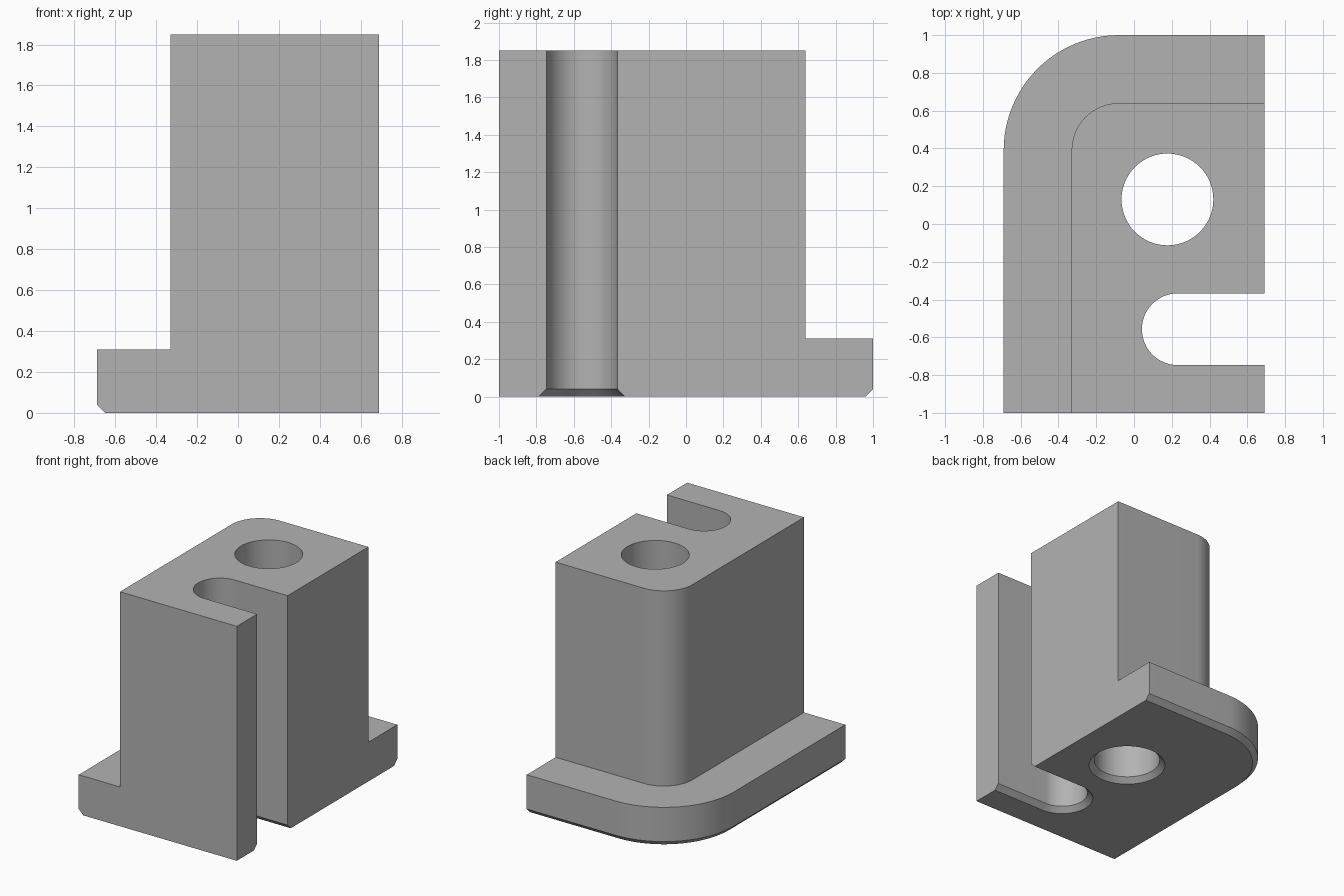
import bpy
import bmesh
from math import sin, cos, pi

RIGHT, FRONT, TOP = 0.69, -1.0, 1.85
CORNER = (-0.08, 0.39)      # shared centre of the rounded corners
CHAMFER = 0.04

if "Cube" in bpy.data.objects:
    bpy.data.objects.remove(bpy.data.objects["Cube"])

grey = bpy.data.materials.new("plain_grey")
grey.use_nodes = True
colour = (0.45, 0.45, 0.45, 1)
grey.diffuse_color = colour
grey.node_tree.nodes["Principled BSDF"].inputs["Base Color"].default_value = colour


def arc(cx, cy, r, start, end, steps):
    angles = [start + (end - start) * i / steps for i in range(steps + 1)]
    return [(cx + r * cos(a), cy + r * sin(a)) for a in angles]


def finish(bm, name):
    bmesh.ops.recalc_face_normals(bm, faces=bm.faces)
    mesh = bpy.data.meshes.new(name)
    bm.to_mesh(mesh)
    bm.free()
    mesh.materials.append(grey)
    obj = bpy.data.objects.new(name, mesh)
    bpy.context.collection.objects.link(obj)
    return obj


def bridge(bm, rings, closed):
    count = len(rings[0])
    for low, high in zip(rings, rings[1:]):
        for i in range(count if closed else count - 1):
            j = (i + 1) % count
            bm.faces.new((low[i], low[j], high[j], high[i]))


def make_body():
    """Flanged block: stacked outlines around one corner, closed by flat faces."""
    bm = bmesh.new()
    cx, cy = CORNER
    wide, narrow = 0.61, 0.25
    layers = [(wide - CHAMFER, 0), (wide, CHAMFER), (wide, 0.31),
              (narrow, 0.31), (narrow, TOP)]
    rings = []
    for r, z in layers:
        path = [(RIGHT, cy + r)] + arc(cx, cy, r, pi / 2, pi, 24) + [(cx - r, FRONT)]
        rings.append([bm.verts.new((x, y, z)) for x, y in path])
    bridge(bm, rings, closed=False)
    low = bm.verts.new((RIGHT, FRONT, 0))
    high = bm.verts.new((RIGHT, FRONT, TOP))
    bm.faces.new(rings[0] + [low])
    bm.faces.new(rings[-1] + [high])
    bm.faces.new([ring[0] for ring in rings] + [high, low])
    bm.faces.new([ring[-1] for ring in rings] + [high, low])
    return finish(bm, "flanged_block")


def make_cutter(name, outline, radius):
    """Straight cutter that flares out at the underside."""
    bm = bmesh.new()
    over = 0.1
    layers = [(radius + CHAMFER + over, -over), (radius, CHAMFER), (radius, TOP + over)]
    rings = [[bm.verts.new((x, y, z)) for x, y in outline(r)] for r, z in layers]
    bridge(bm, rings, closed=True)
    bm.faces.new(rings[0])
    bm.faces.new(rings[-1])
    obj = finish(bm, name)
    obj.hide_render = True
    return obj


def hole_outline(r):
    return arc(0.177, 0.13, r, 0, 2 * pi, 64)[:-1]


def slot_outline(r):
    y = -0.557
    return [(1, y + r)] + arc(0.232, y, r, pi / 2, 3 * pi / 2, 32) + [(1, y - r)]


body = make_body()
cutters = [make_cutter("hole_cutter", hole_outline, 0.243),
           make_cutter("slot_cutter", slot_outline, 0.19)]

# Cut the round hole and the open slot
bpy.ops.object.select_all(action="DESELECT")
body.select_set(True)
bpy.context.view_layer.objects.active = body
for cutter in cutters:
    cut = body.modifiers.new(cutter.name, "BOOLEAN")
    cut.operation = "DIFFERENCE"
    cut.solver = "EXACT"
    cut.object = cutter
    bpy.ops.object.modifier_apply(modifier=cut.name)
    bpy.data.objects.remove(cutter)

bpy.ops.object.shade_smooth_by_angle(angle=pi / 6)
